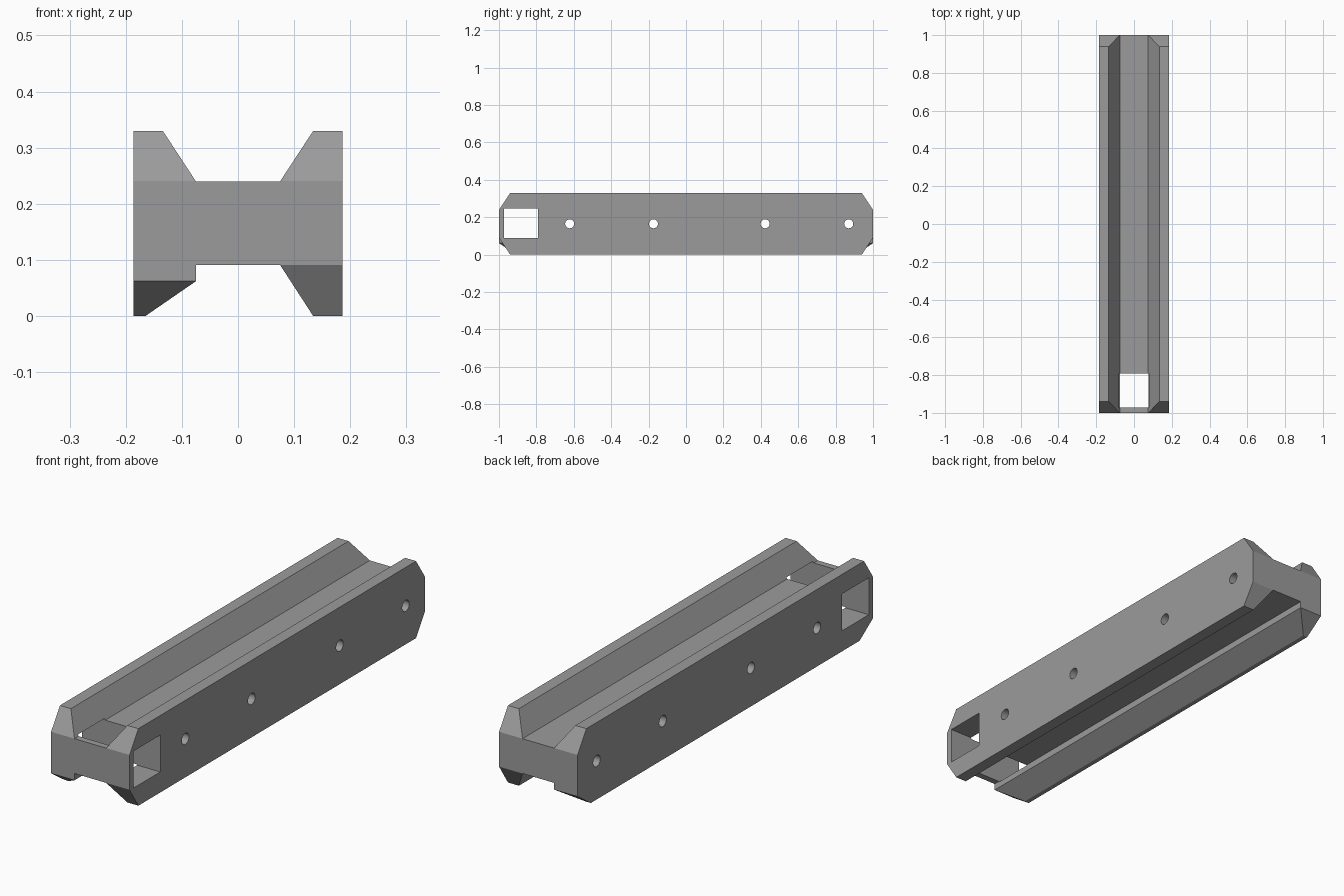
import bpy, bmesh, math

if "Cube" in bpy.data.objects:
    bpy.data.objects.remove(bpy.data.objects["Cube"])

grey = bpy.data.materials.new("mid grey")
grey.diffuse_color = (0.33, 0.33, 0.33, 1)
grey.use_nodes = True
grey.node_tree.nodes["Principled BSDF"].inputs["Base Color"].default_value = grey.diffuse_color


def prism(name, pts, axis, lo, hi):
    """Extrude a 2D profile; points are (x, z) along 'y' or (y, z) along 'x'."""
    bm = bmesh.new()
    place = (lambda a, b: (a, lo, b)) if axis == 'y' else (lambda a, b: (lo, a, b))
    face = bm.faces.new([bm.verts.new(place(a, b)) for a, b in pts])
    out = bmesh.ops.extrude_face_region(bm, geom=[face])
    verts = [g for g in out['geom'] if isinstance(g, bmesh.types.BMVert)]
    d = hi - lo
    bmesh.ops.translate(bm, verts=verts, vec=(0, d, 0) if axis == 'y' else (d, 0, 0))
    bmesh.ops.recalc_face_normals(bm, faces=bm.faces)
    me = bpy.data.meshes.new(name)
    bm.to_mesh(me)
    bm.free()
    ob = bpy.data.objects.new(name, me)
    bpy.context.collection.objects.link(ob)
    me.materials.append(grey)
    return ob


def cut(body, cutter):
    """Subtract a cutter and discard it."""
    mod = body.modifiers.new("cut", 'BOOLEAN')
    mod.operation = 'DIFFERENCE'
    mod.solver = 'EXACT'
    mod.object = cutter
    bpy.context.view_layer.objects.active = body
    bpy.ops.object.modifier_apply(modifier=mod.name)
    bpy.data.objects.remove(cutter)


def rect(y0, y1, z0, z1):
    return [(y0, z0), (y1, z0), (y1, z1), (y0, z1)]


# Grooved beam: flared channels above and below, left lower rail undercut
W, H = 0.186, 0.33
beam = prism("grooved_beam", [
    (-W, 0), (-0.165, 0), (-0.075, 0.062), (-0.075, 0.091),
    (0.075, 0.091), (0.134, 0), (W, 0), (W, H),
    (0.134, H), (0.075, 0.24), (-0.075, 0.24), (-0.134, H), (-W, H)], 'y', -1, 1)


# Sloped ends of the rails
def end_wedge(s, z_end, z_rail, run, x0, x1):
    k = (z_rail - z_end) / run
    e = 0.05
    pts = [(s * (1 + e), z_end - k * e),
           (s * (1 - run - e), z_rail + k * e),
           (s * (1 + e), z_rail + k * e)]
    cut(beam, prism("end_cutter", pts, 'x', x0, x1))


for s in (-1, 1):
    end_wedge(s, 0.2402, H, 0.06, -0.3, 0.3)
    end_wedge(s, 0.0908, 0, 0.06, 0, 0.3)
    end_wedge(s, 0.062, 0, 0.09, -0.3, 0)

# Rectangular window through the rails and the web
cut(beam, prism("window_cutter", rect(-0.972, -0.792, 0.088, 0.246), 'x', -0.3, 0.3))

# Round cross holes
for y in (-0.622, -0.174, 0.423, 0.87):
    ring = [(y + 0.024 * math.cos(i * math.tau / 32), 0.165 + 0.024 * math.sin(i * math.tau / 32))
            for i in range(32)]
    cut(beam, prism("hole_cutter", ring, 'x', -0.3, 0.3))

# Smooth hole walls, sharp everywhere else
bpy.ops.object.select_all(action='DESELECT')
beam.select_set(True)
bpy.context.view_layer.objects.active = beam
bpy.ops.object.shade_smooth_by_angle(angle=math.radians(20))
